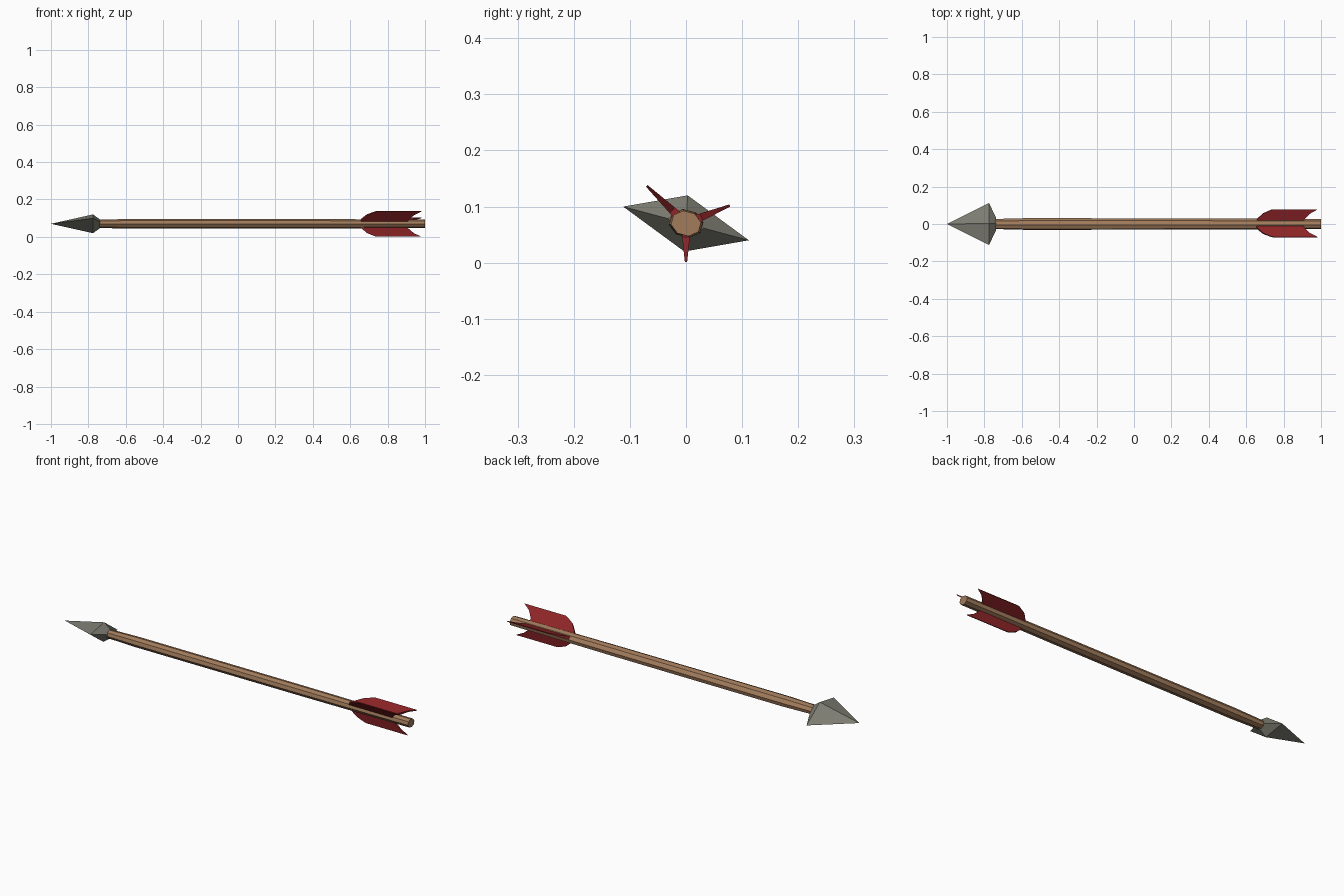
import bpy, bmesh, math
from mathutils import Vector

if "Cube" in bpy.data.objects:
    bpy.data.objects.remove(bpy.data.objects["Cube"])

ZC = 0.07  # height of the arrow's axis


def material(name, rgb):
    m = bpy.data.materials.new(name)
    m.diffuse_color = (*rgb, 1)
    m.use_nodes = True
    m.node_tree.nodes["Principled BSDF"].inputs["Base Color"].default_value = m.diffuse_color
    return m


WOOD = material("wood", (0.36, 0.2, 0.105))
STONE = material("grey stone", (0.2, 0.2, 0.165))
RED = material("red feather", (0.27, 0.018, 0.02))


def finish(name, bm, mat):
    bmesh.ops.recalc_face_normals(bm, faces=bm.faces)
    me = bpy.data.meshes.new(name)
    bm.to_mesh(me)
    bm.free()
    me.materials.append(mat)
    ob = bpy.data.objects.new(name, me)
    bpy.context.collection.objects.link(ob)
    return ob


def loft(name, rings, mat):
    """Skin equal-length rings and close both ends."""
    bm = bmesh.new()
    vs = [[bm.verts.new(p) for p in r] for r in rings]
    n = len(vs[0])
    for a, b in zip(vs, vs[1:]):
        for i in range(n):
            j = (i + 1) % n
            bm.faces.new((a[i], a[j], b[j], b[i]))
    bm.faces.new(vs[0])
    bm.faces.new(vs[-1])
    bmesh.ops.remove_doubles(bm, verts=bm.verts, dist=1e-5)
    return finish(name, bm, mat)


def oval(x, a, b, tilt=math.radians(-15), n=8):
    ring = []
    for i in range(n):
        t = 2 * math.pi * (i + 0.5) / n
        u, v = a * math.cos(t), b * math.sin(t)
        ring.append((x, u * math.cos(tilt) - v * math.sin(tilt),
                     ZC + u * math.sin(tilt) + v * math.cos(tilt)))
    return ring


# Shaft: slightly flattened octagon, thickest ahead of the middle
loft("shaft", [oval(-0.77, 0.027, 0.021), oval(-0.58, 0.032, 0.0255),
               oval(0.4, 0.031, 0.025), oval(1.0, 0.0275, 0.0225)], WOOD)


# Arrowhead: skewed diamond with a long point and a short back slope
def diamond(x, wide, tall):
    return [(x, y * s, ZC + z * s) for y, z, s in
            ((0.112, -0.03, wide), (0.003, 0.05, tall),
             (-0.112, 0.03, wide), (-0.003, -0.05, tall))]


bm = bmesh.new()
tip = bm.verts.new((-1, 0, ZC))
front = [bm.verts.new(p) for p in diamond(-0.775, 1, 1)]
back = [bm.verts.new(p) for p in diamond(-0.737, 0.29, 0.45)]
for i in range(4):
    j = (i + 1) % 4
    bm.faces.new((tip, front[i], front[j]))
    bm.faces.new((front[i], back[i], back[j], front[j]))
bm.faces.new(back)
finish("arrowhead", bm, STONE)


# Feather vanes: outline in (x, fraction of radius), tapering outwards
OUTLINE = [(0.65, 0.91, 0.15), (0.66, 0.91, 0.35), (0.69, 0.94, 0.72),
           (0.735, 0.978, 0.98), (0.745, 0.98, 1.0)]
for k, (ty, tz) in enumerate(((-0.07, 0.067), (0.078, 0.032), (0.0, -0.069))):
    d = Vector((0, ty, tz))
    side = Vector((1, 0, 0)).cross(d.normalized())
    rings = []
    for x0, x1, f in OUTLINE:
        half = side * (0.0095 - 0.0075 * f)
        c = Vector((0, 0, ZC)) + d * f
        lead, trail = Vector((x0, 0, 0)), Vector((x1, 0, 0))
        rings.append([c + lead - half, c + trail - half,
                      c + trail + half, c + lead + half])
    loft(f"feather_{k + 1}", rings, RED)
